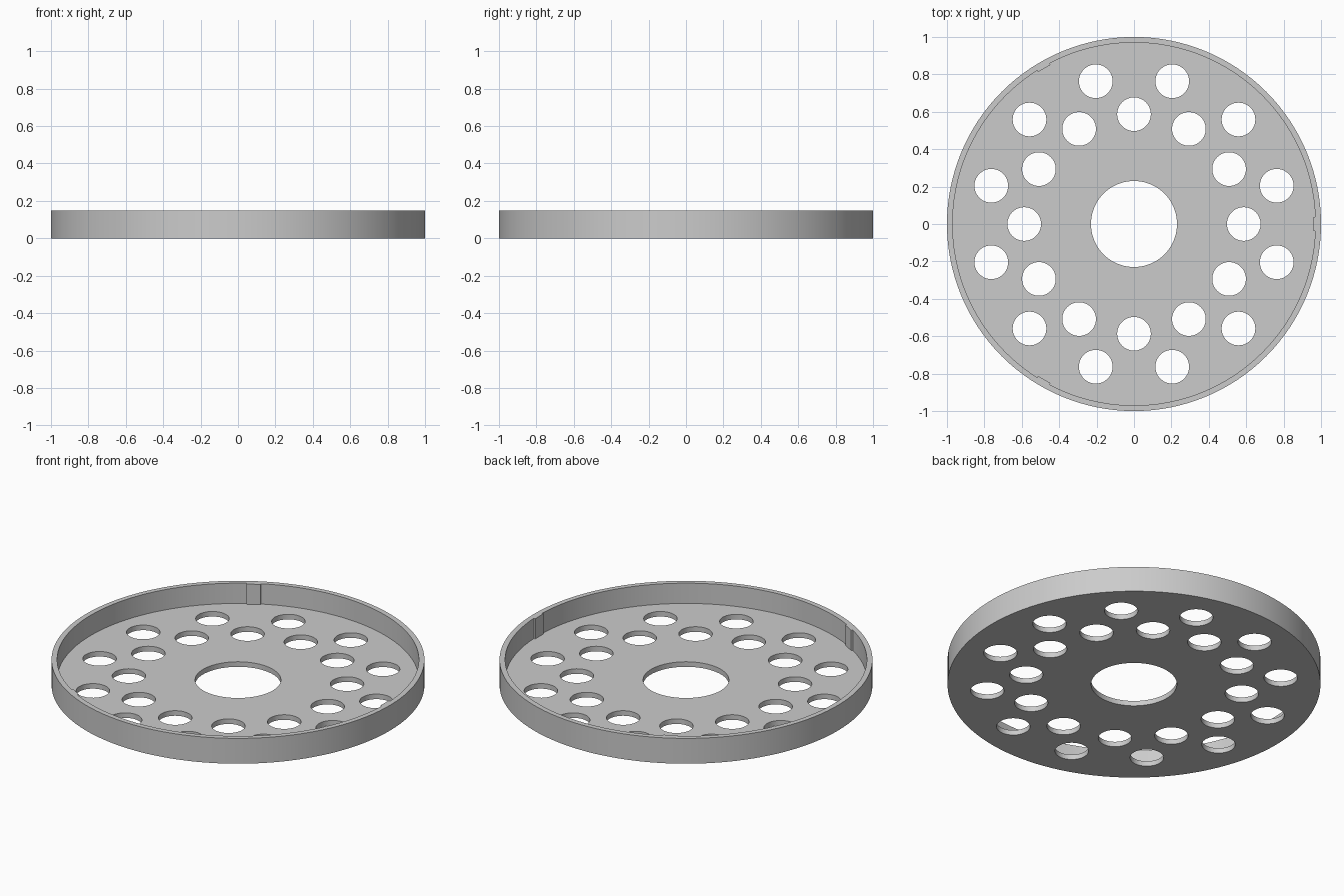
import bpy, bmesh
from math import cos, sin, pi, radians
from mathutils import Matrix, Vector

cube = bpy.data.objects.get("Cube")
if cube:
    bpy.data.objects.remove(cube, do_unlink=True)

HEIGHT, FLOOR = 0.15, 0.03
OUTER, INNER, BORE = 1.0, 0.97, 0.23
HOLE = 0.09

grey = bpy.data.materials.new("grey")
grey.use_nodes = True
grey.diffuse_color = (0.6, 0.6, 0.6, 1)
grey.node_tree.nodes["Principled BSDF"].inputs["Base Color"].default_value = (0.6, 0.6, 0.6, 1)


def make_object(name, bm):
    bmesh.ops.recalc_face_normals(bm, faces=bm.faces)
    mesh = bpy.data.meshes.new(name)
    bm.to_mesh(mesh)
    bm.free()
    mesh.materials.append(grey)
    obj = bpy.data.objects.new(name, mesh)
    bpy.context.collection.objects.link(obj)
    return obj


def activate(obj):
    bpy.ops.object.select_all(action="DESELECT")
    obj.select_set(True)
    bpy.context.view_layer.objects.active = obj


# Tray: floor and rim turned as one profile around the bore
bm = bmesh.new()
profile = [(BORE, 0), (OUTER, 0), (OUTER, HEIGHT), (INNER, HEIGHT), (INNER, FLOOR), (BORE, FLOOR)]
verts = [bm.verts.new((r, 0, z)) for r, z in profile]
edges = [bm.edges.new((verts[i - 1], verts[i])) for i in range(len(verts))]
bmesh.ops.spin(bm, geom=verts + edges, cent=(0, 0, 0), axis=(0, 0, 1),
               angle=2 * pi, steps=128, use_merge=True)
bmesh.ops.remove_doubles(bm, verts=bm.verts, dist=0.0001)
tray = make_object("tray", bm)

# Two staggered rings of round holes
bm = bmesh.new()
for ring, start in ((0.587, 0), (0.79, 15)):
    for k in range(12):
        a = radians(start + 30 * k)
        place = Matrix.Translation(Vector((ring * cos(a), ring * sin(a), FLOOR / 2)))
        bmesh.ops.create_cone(bm, cap_ends=True, segments=48, radius1=HOLE,
                              radius2=HOLE, depth=FLOOR * 3, matrix=place)
cutter = make_object("hole_cutter", bm)
cutter.hide_render = True

cut = tray.modifiers.new("holes", "BOOLEAN")
cut.operation = "DIFFERENCE"
cut.solver = "EXACT"
cut.object = cutter
activate(tray)
bpy.ops.object.modifier_apply(modifier=cut.name)
bpy.data.objects.remove(cutter, do_unlink=True)
bpy.ops.object.shade_smooth_by_angle(angle=radians(30))

# Three locating ribs on the inside of the rim
for k in range(3):
    bm = bmesh.new()
    size = Matrix.Diagonal((0.025, 0.076, HEIGHT - FLOOR, 1))
    place = Matrix.Translation(Vector((0.9725, 0, (HEIGHT + FLOOR) / 2)))
    bmesh.ops.create_cube(bm, size=1, matrix=Matrix.Rotation(2 * pi * k / 3, 4, "Z") @ place @ size)
    make_object(f"locating_rib_{k + 1}", bm)
